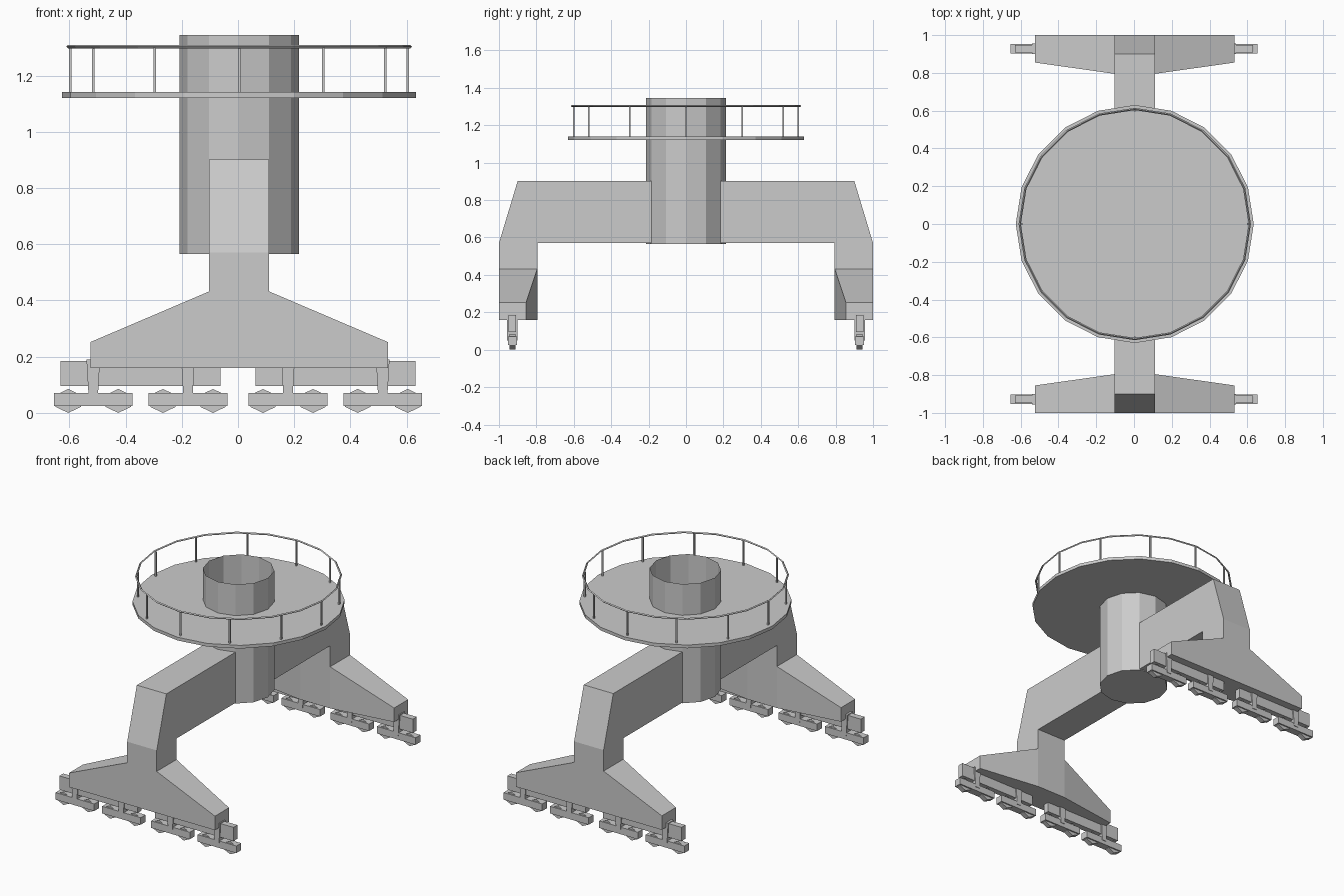
import bpy, bmesh
from math import cos, sin, pi
from mathutils import Vector

if "Cube" in bpy.data.objects:
    bpy.data.objects.remove(bpy.data.objects["Cube"], do_unlink=True)

grey = bpy.data.materials.new("light_grey_paint")
grey.use_nodes = True
colour = (0.6, 0.6, 0.6, 1)
grey.diffuse_color = colour
grey.node_tree.nodes["Principled BSDF"].inputs["Base Color"].default_value = colour

OFFSET = 0.004      # slight shift of the body along x
TRACK_Y = 0.928     # distance of the wheel line from the middle


def finish(name, bm):
    bmesh.ops.recalc_face_normals(bm, faces=bm.faces)
    mesh = bpy.data.meshes.new(name)
    bm.to_mesh(mesh)
    bm.free()
    mesh.materials.append(grey)
    obj = bpy.data.objects.new(name, mesh)
    bpy.context.collection.objects.link(obj)
    return obj


def prism(name, outline, depth):
    """Solid between an outline and the same outline moved by depth."""
    bm = bmesh.new()
    face = bm.faces.new([bm.verts.new(p) for p in outline])
    new = bmesh.ops.extrude_face_region(bm, geom=[face], use_keep_orig=True)["geom"]
    bmesh.ops.translate(bm, vec=Vector(depth),
                        verts=[v for v in new if isinstance(v, bmesh.types.BMVert)])
    return finish(name, bm)


def loft(name, first, second):
    """Solid between two outlines with the same number of points."""
    bm = bmesh.new()
    a = [bm.verts.new(p) for p in first]
    b = [bm.verts.new(p) for p in second]
    bm.faces.new(a)
    bm.faces.new(b)
    for i in range(len(a)):
        j = (i + 1) % len(a)
        bm.faces.new((a[i], a[j], b[j], b[i]))
    return finish(name, bm)


def box(name, x, y, z, hx, hy, hz):
    outline = [(x + sx * hx, y - hy, z + sz * hz)
               for sx, sz in ((-1, -1), (1, -1), (1, 1), (-1, 1))]
    return prism(name, outline, (0, 2 * hy, 0))


def ring(radius, z, sides):
    return [(OFFSET + radius * cos(2 * pi * i / sides),
             radius * sin(2 * pi * i / sides), z) for i in range(sides)]


# Central column, open at the top
column = prism("column", ring(0.213, 0.565, 12), (0, 0, 0.78))
bm = bmesh.new()
bm.from_mesh(column.data)
bmesh.ops.delete(bm, geom=[f for f in bm.faces if f.calc_center_median().z > 1.3],
                 context='FACES_ONLY')
bm.to_mesh(column.data)
bm.free()

# Round deck with its railing
prism("deck", ring(0.63, 1.12, 20), (0, 0, 0.021))
bpy.ops.mesh.primitive_torus_add(major_segments=20, minor_segments=4, major_radius=0.609,
                                 minor_radius=0.006, location=(OFFSET, 0, 1.303))
rail = bpy.context.object
rail.name = "handrail"
rail.data.materials.append(grey)
for i, (px, py, pz) in enumerate(ring(0.6, 1.22, 12)):
    box(f"rail_post_{i + 1}", px, py, pz, 0.0045, 0.0045, 0.082)

# Arched bridge beam with both legs
half = [(0.9, 0.902), (1, 0.57), (1, 0.16), (0.795, 0.16), (0.795, 0.57)]
side = half + [(-y, z) for y, z in reversed(half)]
prism("bridge_beam", [(OFFSET - 0.107, y, z) for y, z in side], (0.214, 0, 0))


def section(x, inner, top, sy):
    return [(x, sy * inner, 0.16), (x, sy, 0.16), (x, sy, top), (x, sy * inner, top)]


for end, sy in (("front", -1), ("back", 1)):
    y = sy * TRACK_Y
    for flank, sx in (("left", 1), ("right", -1)):
        tag = f"{end}_{flank}"
        # Tapered foot
        loft(f"{tag}_foot", section(OFFSET + sx * 0.107, 0.795, 0.432, sy),
             section(OFFSET + sx * 0.529, 0.855, 0.252, sy))
        # Equaliser beam
        box(f"{tag}_equaliser", sx * 0.347, y, 0.14, 0.284, 0.02, 0.045)
        for n, bx in enumerate((0.178, 0.515)):
            x = sx * bx
            # Hanger and truck frame
            hanger = [(x - 0.024, y - 0.028, 0.19), (x + 0.024, y - 0.028, 0.19),
                      (x + 0.016, y - 0.028, 0.05), (x - 0.016, y - 0.028, 0.05)]
            prism(f"{tag}_hanger_{n + 1}", hanger, (0, 0.056, 0))
            box(f"{tag}_truck_{n + 1}", x, y, 0.048, 0.14, 0.025, 0.023)
            # Six-sided wheels
            for m, dx in enumerate((-0.089, 0.089)):
                wheel = [(x + dx + 0.052 * sin(pi * k / 3), y - 0.016,
                          0.0425 + 0.0425 * cos(pi * k / 3)) for k in range(6)]
                prism(f"{tag}_wheel_{n + 1}_{m + 1}", wheel, (0, 0.032, 0))
